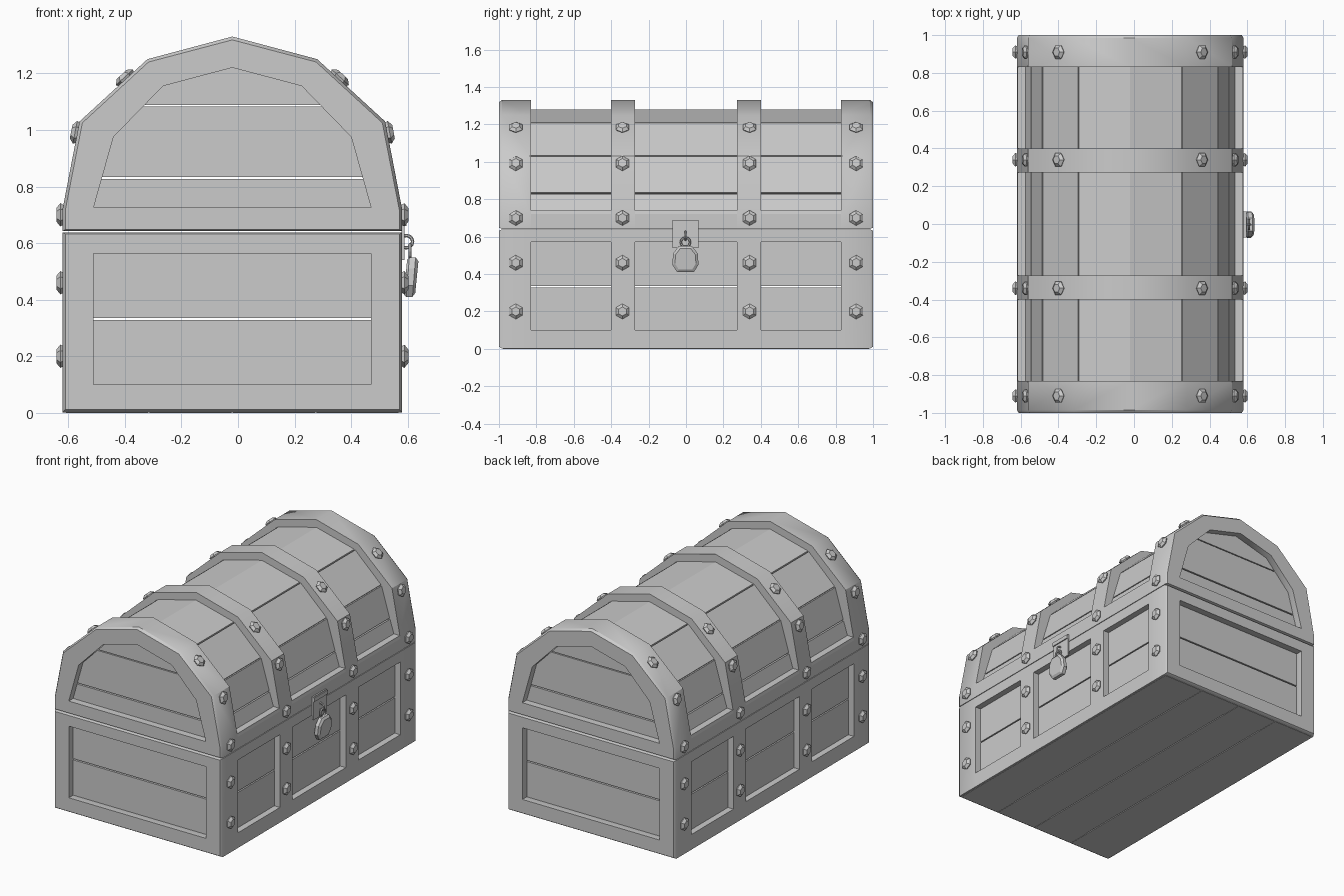
import bpy, bmesh, math
from mathutils import Vector, Matrix

if "Cube" in bpy.data.objects:
    bpy.data.objects.remove(bpy.data.objects["Cube"])

CX = -0.02  # chest body centre in x


def finish(name, bm, smooth=False):
    bmesh.ops.translate(bm, verts=bm.verts, vec=(CX, 0, 0))
    bmesh.ops.recalc_face_normals(bm, faces=bm.faces)
    me = bpy.data.meshes.new(name)
    bm.to_mesh(me)
    bm.free()
    if smooth:
        me.polygons.foreach_set("use_smooth", [True] * len(me.polygons))
        me.set_sharp_from_angle(angle=math.radians(35))
    ob = bpy.data.objects.new(name, me)
    bpy.context.collection.objects.link(ob)
    return ob


def loft(bm, rings, closed=True):
    """Tube through (xz profile, y) rings, joined last to first."""
    vs = [[bm.verts.new((x, y, z)) for x, z in prof] for prof, y in rings]
    n, m = len(vs[0]), len(vs)
    for j in range(m):
        a, b = vs[j], vs[(j + 1) % m]
        for i in range(n if closed else n - 1):
            k = (i + 1) % n
            bm.faces.new((a[i], a[k], b[k], b[i]))
    if not closed:
        bm.faces.new([v[0] for v in vs])
        bm.faces.new([v[-1] for v in vs])


def prism(bm, pts, y0, y1):
    a = [bm.verts.new((x, y0, z)) for x, z in pts]
    b = [bm.verts.new((x, y1, z)) for x, z in pts]
    bm.faces.new(a)
    bm.faces.new(b[::-1])
    for i in range(len(a)):
        k = (i + 1) % len(a)
        bm.faces.new((a[i], a[k], b[k], b[i]))


def box(bm, x0, x1, y0, y1, z0, z1):
    prism(bm, [(x0, z0), (x1, z0), (x1, z1), (x0, z1)], y0, y1)


def mirror(half):
    """Full arch from right-hand half running bottom to apex."""
    return half + [(-x, z) for x, z in half[-2::-1]]


# Half profiles: outer surface, bevelled edge, plank surface, end opening
outer = [(.60, .642), (.60, .72), (.54, 1.03), (.30, 1.25), (0, 1.33)]
edge = [(.59, .648), (.59, .718), (.53, 1.025), (.296, 1.24), (0, 1.318)]
inner = [(.54, .642), (.54, .71), (.46, 1.0), (.265, 1.18), (0, 1.25)]
opening = [(.49, .725), (.487, .737), (.42, .975), (.245, 1.155), (0, 1.22)]
plank = [(.562, .66), (.56, .72), (.525, .83), (.465, 1.03), (.275, 1.21), (0, 1.28)]


def rect(w, z0, z1):
    return [(w, z0), (w, z1), (-w, z1), (-w, z0)]


bands = [(-.40, -.273), (.273, .40)]

# End frames of lid and base, with bevelled outer edge and a window
for s, tag in ((-1, "front"), (1, "back")):
    bm = bmesh.new()
    loft(bm, [(mirror(inner), s * .83), (mirror(outer), s * .83),
              (mirror(outer), s * .985), (mirror(edge), s * 1.0),
              (mirror(opening), s * 1.0), (mirror(opening), s * .93)])
    finish("lid_frame_" + tag, bm, True)
    bm = bmesh.new()
    loft(bm, [(rect(.55, .05, .59), s * .83), (rect(.60, .002, .638), s * .83),
              (rect(.60, .002, .638), s * .985), (rect(.59, .012, .632), s * 1.0),
              (rect(.49, .10, .563), s * 1.0), (rect(.49, .10, .563), s * .93)])
    finish("base_frame_" + tag, bm, True)

# Middle bands over the lid
for i, (y0, y1) in enumerate(bands):
    bm = bmesh.new()
    loft(bm, [(mirror(inner), y0), (mirror(outer), y0),
              (mirror(outer), y1), (mirror(inner), y1)], closed=False)
    finish(f"lid_band_{i}", bm, True)

# Side rails and posts
bm = bmesh.new()
for s in (-1, 1):
    for z0, z1 in ((.002, .10), (.57, .638)):
        box(bm, s * .54, s * .60, -.83, .83, z0, z1)
    for y0, y1 in bands:
        box(bm, s * .54, s * .60, y0, y1, .10, .57)
    for y0, y1 in ((-.83, -.40), (-.273, .273), (.40, .83)):
        prism(bm, [(s * .54, .642), (s * .60, .642), (s * .60, .72),
                   (s * .596, .74), (s * .54, .74)], y0, y1)
finish("side_rails", bm)

# Lid planks, one per facet with a thin gap
bm = bmesh.new()
for s in (-1, 1):
    for k, (a, b) in enumerate(zip(plank[:-1], plank[1:])):
        a, b = Vector(a), Vector(b)
        d = (b - a).normalized()
        n = Vector((-d.y, d.x)) * .03
        if k > 1:
            a = a + d * .005
        if 0 < k < 4:
            b = b - d * .003
        prism(bm, [(s * p.x, p.y) for p in (a, b, b + n, a + n)], -.93, .93)
finish("lid_planks", bm)


def width(z):
    for (x0, z0), (x1, z1) in zip(inner[:-1], inner[1:]):
        if z0 <= z <= z1:
            return x0 + (x1 - x0) * (z - z0) / (z1 - z0)
    return 0


# End planks of lid and base, side planks, floor planks
bm = bmesh.new()
for s in (-1, 1):
    for z0, z1 in ((.66, .826), (.834, 1.082), (1.088, 1.25)):
        zs = [z0] + [z for _, z in inner if z0 < z < z1] + [z1]
        right = [(width(z), z) for z in zs]
        left = [(-x, z) for x, z in reversed(right) if x > 0]
        prism(bm, right + left, s * .93, s * .955)
    for z0, z1 in ((.04, .328), (.336, .60)):
        box(bm, -.53, .53, s * .93, s * .955, z0, z1)
        box(bm, s * .53, s * .56, -.92, .92, z0, z1)
finish("wall_planks", bm)

bm = bmesh.new()
w = 1.18 / 4
for i in range(4):
    box(bm, -.59 + i * w + .003, -.59 + (i + 1) * w - .003, -.978, .978, 0, .03)
finish("floor_planks", bm)

# Six-sided rivets on both sides
bm = bmesh.new()
slope = {.99: (.548, .31, .06), 1.18: (.376, .24, .22)}
for s in (-1, 1):
    for y in (-.91, -.34, .34, .91):
        for z in (.20, .46, .70, .99, 1.18):
            x, nx, nz = slope.get(z, (.60, 1, 0))
            if z == 1.18:
                nx, nz = .22, .24
            nrm = Vector((s * nx, 0, nz)).normalized()
            up = Vector((0, 1, 0)).cross(nrm)
            c = Vector((s * x, y, z))
            rings = []
            for r, h in ((.034, -.005), (.041, .008), (.024, .022)):
                rings.append([bm.verts.new(c + nrm * h + r * (
                    up * math.cos(t * math.pi / 3) + Vector((0, 1, 0)) * math.sin(t * math.pi / 3)))
                    for t in range(6)])
            for a, b in zip(rings[:-1], rings[1:]):
                for t in range(6):
                    u = (t + 1) % 6
                    bm.faces.new((a[t], a[u], b[u], b[t]))
            bm.faces.new(rings[-1])
finish("rivets", bm)

# Hasp plate with raised hinge strip
bm = bmesh.new()
box(bm, .598, .609, -.072, .066, .54, .69)
box(bm, .605, .616, -.072, .066, .66, .685)
finish("hasp", bm)

# Padlock body, slightly tilted
bm = bmesh.new()
half = [(.045, .41), (.07, .45), (.066, .51), (.035, .55)]
rings = []
for x, k in ((.612, .88), (.62, 1), (.642, 1), (.652, .8)):
    pts = half + [(-y, z) for y, z in reversed(half)]
    rings.append([bm.verts.new((x + (z - .48) * .08, y * k - .003, .48 + (z - .48) * k))
                  for y, z in pts])
for a, b in zip(rings[:-1], rings[1:]):
    for t in range(8):
        u = (t + 1) % 8
        bm.faces.new((a[t], a[u], b[u], b[t]))
bm.faces.new(rings[0])
bm.faces.new(rings[-1])
finish("padlock_body", bm)


def ring(name, loc, major, minor, rot):
    bpy.ops.mesh.primitive_torus_add(major_radius=major, minor_radius=minor, major_segments=12,
                                     minor_segments=6, location=loc, rotation=rot)
    bpy.context.object.name = name


# Shackle (facing +x) and the staple it hangs from
ring("shackle", (.608, -.003, .57), .025, .006, (0, math.pi / 2, 0))
ring("staple", (.595, -.003, .605), .022, .006, (math.pi / 2, 0, 0))
